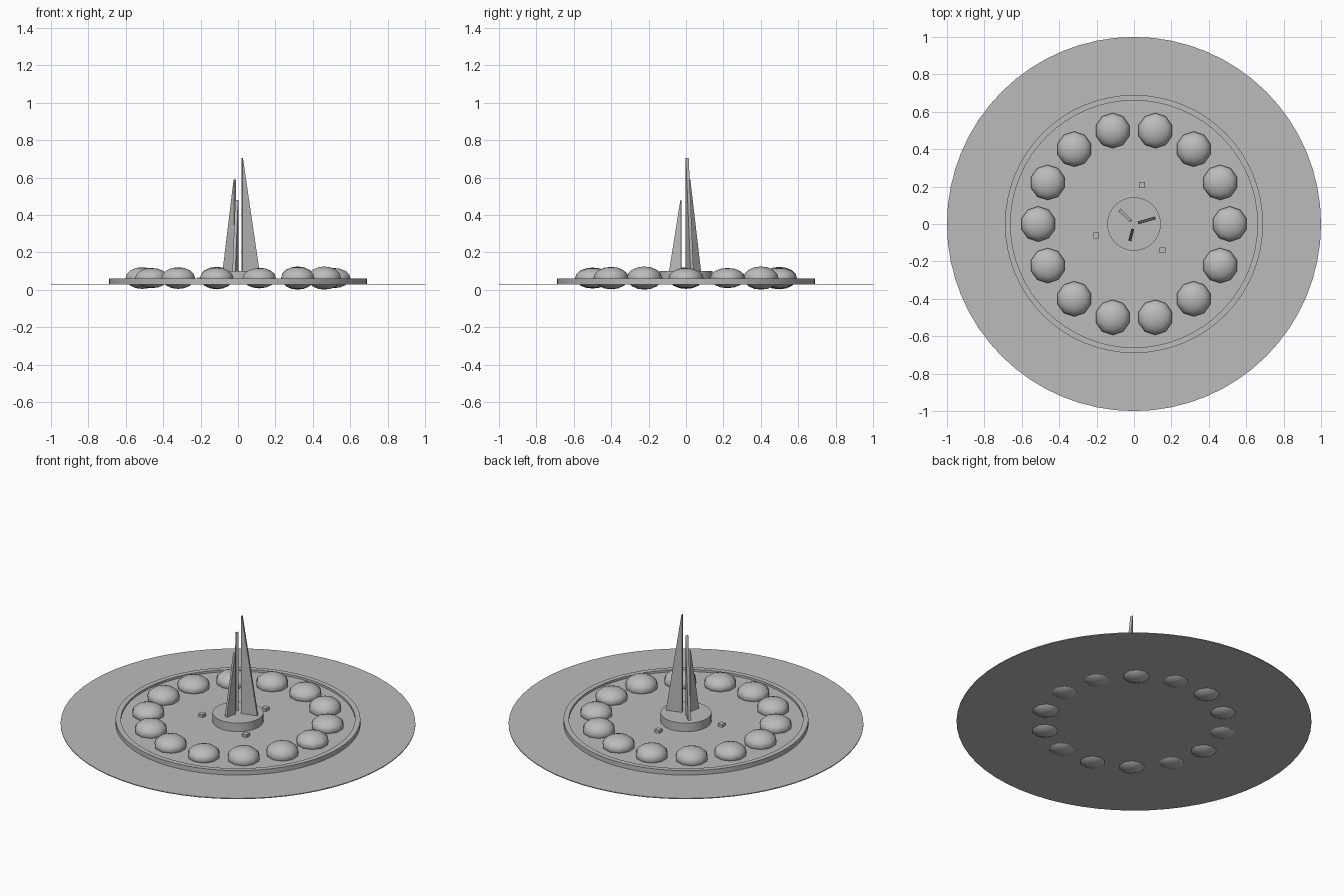
import bpy, bmesh, math
from mathutils import Matrix, Vector

if "Cube" in bpy.data.objects:
    bpy.data.objects.remove(bpy.data.objects["Cube"])

grey = bpy.data.materials.new("plain grey")
grey.diffuse_color = (0.5, 0.5, 0.5, 1)
grey.use_nodes = True
grey.node_tree.nodes["Principled BSDF"].inputs["Base Color"].default_value = grey.diffuse_color


def finish(name, bm, smooth=None):
    bmesh.ops.recalc_face_normals(bm, faces=bm.faces[:])
    me = bpy.data.meshes.new(name)
    bm.to_mesh(me)
    bm.free()
    me.materials.append(grey)
    ob = bpy.data.objects.new(name, me)
    bpy.context.collection.objects.link(ob)
    if smooth is not None:
        bpy.ops.object.select_all(action='DESELECT')
        ob.select_set(True)
        bpy.context.view_layer.objects.active = ob
        bpy.ops.object.shade_smooth_by_angle(angle=math.radians(smooth))
    return ob


def lathe(name, profile, segments=64):
    """Spin an (r, z) outline that starts and ends on the axis."""
    bm = bmesh.new()
    vs = [bm.verts.new((r, 0, z)) for r, z in profile]
    es = [bm.edges.new(p) for p in zip(vs, vs[1:])]
    bmesh.ops.spin(bm, geom=vs + es, cent=(0, 0, 0), axis=(0, 0, 1),
                   angle=math.tau, steps=segments, use_duplicate=False)
    bmesh.ops.remove_doubles(bm, verts=bm.verts[:], dist=1e-5)
    return finish(name, bm, 30)


# Thin outer disc, raised rim with a sunken floor, and central platform
lathe("outer_disc", [(0, 0.027), (1, 0.027), (1, 0.032), (0, 0.032)])
lathe("rim_and_floor", [(0, 0.030), (0.69, 0.030), (0.69, 0.06),
                        (0.66, 0.06), (0.66, 0.047), (0, 0.047)])
lathe("platform", [(0, 0.04), (0.143, 0.04), (0.143, 0.10), (0, 0.10)])

# Ring of flattened domes whose undersides poke through the disc
half_heights = [.054, .054, .062, .055, .060, .058, .054,
                .058, .054, .058, .056, .054, .060, .062]
for i, h in enumerate(half_heights):
    a = math.tau * i / len(half_heights)
    bm = bmesh.new()
    bmesh.ops.create_uvsphere(bm, u_segments=10, v_segments=8, radius=1)
    bmesh.ops.transform(bm, verts=bm.verts[:], matrix=(
        Matrix.Translation((0.512 * math.cos(a), 0.512 * math.sin(a), 0.0625))
        @ Matrix.Diagonal((0.094, 0.094, h, 1))))
    finish(f"dome_{i + 1}", bm, 60)

# Three tapering fins with upright inner edges
for i, (angle, inner, outer, top) in enumerate([(16, .022, .118, .705),
                                               (136, .022, .108, .59),
                                               (256, .026, .092, .48)]):
    bm = bmesh.new()
    face = bm.faces.new([bm.verts.new((r, -0.008, z)) for r, z in
                         [(inner, 0.095), (outer, 0.095), (inner + .003, top), (inner, top)]])
    ext = bmesh.ops.extrude_face_region(bm, geom=[face])["geom"]
    bmesh.ops.translate(bm, vec=Vector((0, 0.016, 0)),
                        verts=[v for v in ext if isinstance(v, bmesh.types.BMVert)])
    bmesh.ops.rotate(bm, verts=bm.verts[:], cent=(0, 0, 0),
                     matrix=Matrix.Rotation(math.radians(angle), 3, 'Z'))
    finish(f"fin_{i + 1}", bm)

# Small blocks on the floor around the platform
for i, (x, y) in enumerate([(0.043, 0.208), (-0.202, -0.062), (0.153, -0.140)]):
    bm = bmesh.new()
    bmesh.ops.create_cube(bm, size=1, matrix=Matrix.Translation((x, y, 0.054))
                          @ Matrix.Diagonal((0.031, 0.031, 0.022, 1)))
    finish(f"block_{i + 1}", bm)
